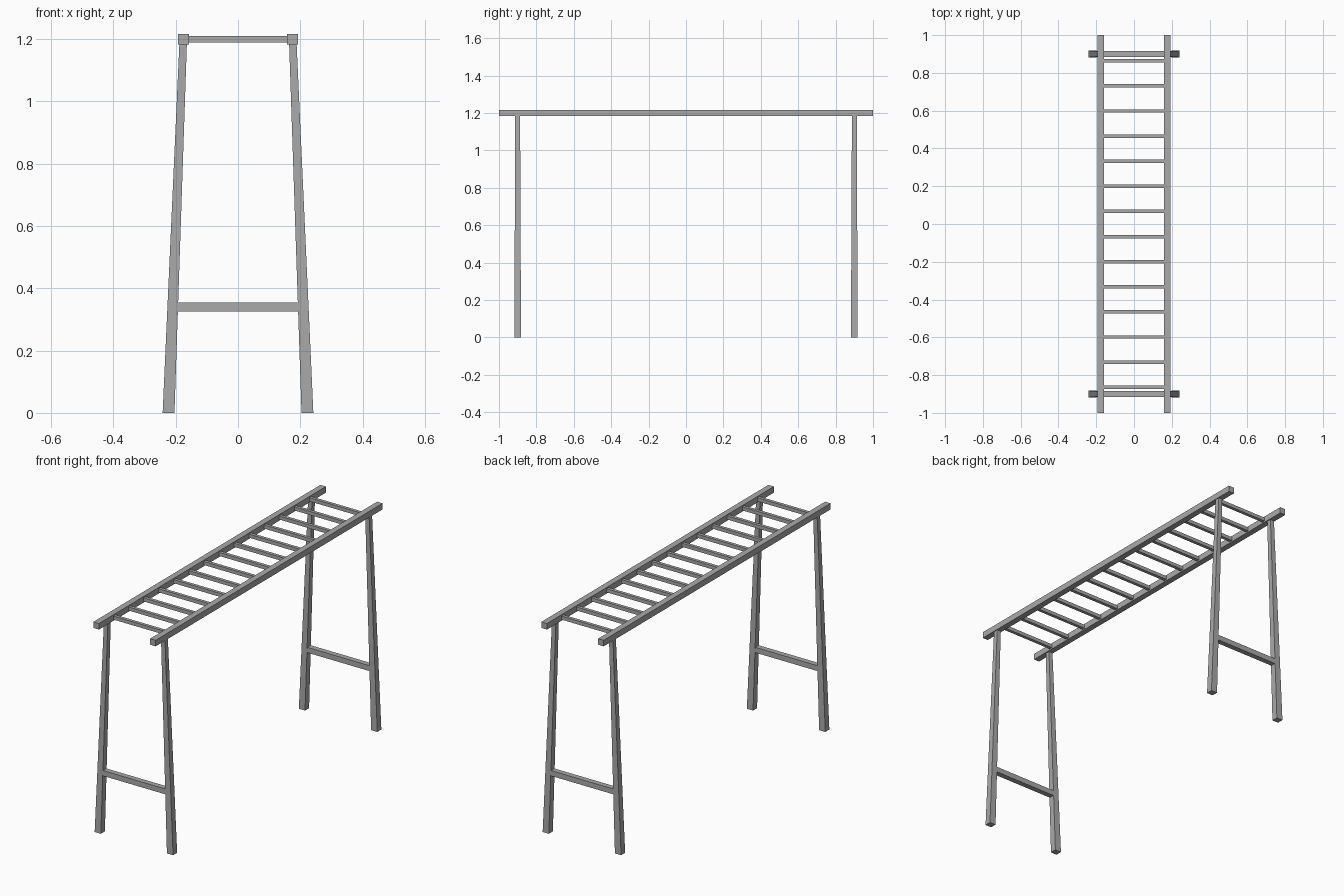
import bpy
import bmesh

if "Cube" in bpy.data.objects:
    bpy.data.objects.remove(bpy.data.objects["Cube"], do_unlink=True)

grey = bpy.data.materials.new("plain grey")
grey.use_nodes = True
grey.diffuse_color = (0.4, 0.4, 0.4, 1)
grey.node_tree.nodes["Principled BSDF"].inputs["Base Color"].default_value = (0.4, 0.4, 0.4, 1)


def beam(name, lower, upper):
    """Four-sided beam between two (x, y, z, half_x, half_y) level rectangles."""
    bm = bmesh.new()
    bmesh.ops.create_cube(bm, size=2)
    for v in bm.verts:
        x, y, z, hx, hy = upper if v.co.z > 0 else lower
        v.co = (x + v.co.x * hx, y + v.co.y * hy, z)
    mesh = bpy.data.meshes.new(name)
    bm.to_mesh(mesh)
    bm.free()
    mesh.materials.append(grey)
    obj = bpy.data.objects.new(name, mesh)
    bpy.context.collection.objects.link(obj)
    return obj


def box(name, x, y, z, hx, hy, hz):
    return beam(name, (x, y, z - hz, hx, hy), (x, y, z + hz, hx, hy))


RAIL_X, RAIL_Z, LEG_Y = 0.175, 1.2, 0.9

# Long side rails
for side, s in (("left", 1), ("right", -1)):
    box(f"{side}_rail", s * RAIL_X, 0, RAIL_Z, 0.017, 1, 0.017)

# Splayed, tapering legs and the low braces between them
for end, e in (("back", 1), ("front", -1)):
    for side, s in (("left", 1), ("right", -1)):
        beam(f"{end}_{side}_leg",
             (s * 0.223, e * LEG_Y, 0, 0.019, 0.018),
             (s * 0.176, e * LEG_Y, 1.19, 0.012, 0.013))
    box(f"{end}_brace", 0, e * LEG_Y, 0.34, 0.198, 0.015, 0.015)

# Evenly spaced hand rungs
COUNT, STEP = 14, 0.1329
for i in range(COUNT):
    y = (i - (COUNT - 1) / 2) * STEP
    box(f"rung_{i + 1}", 0, y, RAIL_Z, 0.165, 0.009, 0.01)
